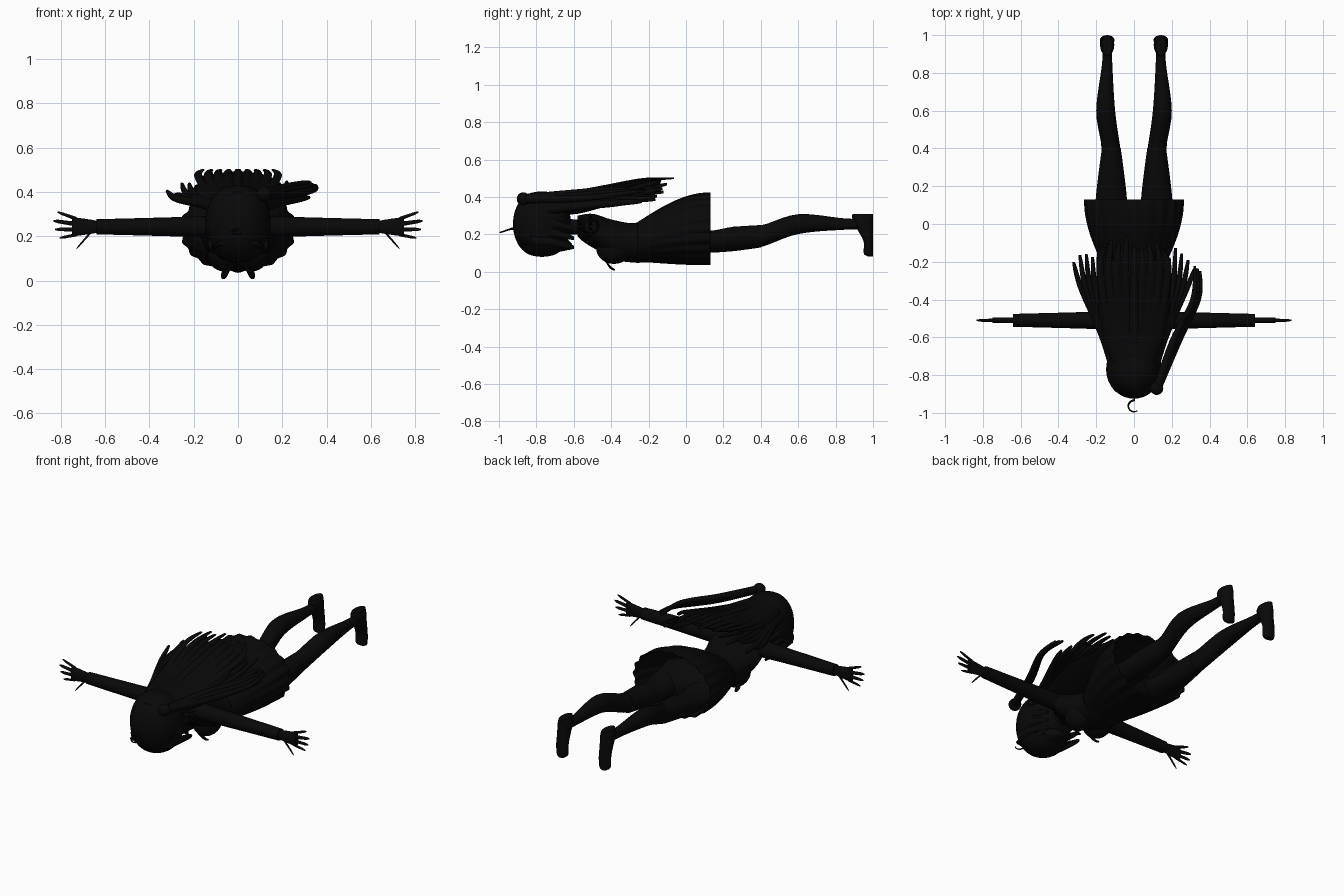
import bpy, bmesh, math, random
from math import sin, cos, pi, tau
from mathutils import Vector

random.seed(4)
cube = bpy.data.objects.get("Cube")
if cube:
    bpy.data.objects.remove(cube)

shade = 0.0025
colour = (shade, shade, shade, 1)
black = bpy.data.materials.new("soft_black")
black.use_nodes = True
black.diffuse_color = colour
black.node_tree.nodes["Principled BSDF"].inputs["Base Color"].default_value = colour


def finish(obj):
    """Link, colour and smooth a part."""
    if obj.name not in bpy.context.scene.collection.all_objects:
        bpy.context.scene.collection.objects.link(obj)
    obj.data.materials.append(black)
    bpy.ops.object.select_all(action='DESELECT')
    obj.select_set(True)
    bpy.context.view_layer.objects.active = obj
    if obj.type == 'MESH':
        bpy.ops.object.shade_smooth_by_angle(angle=math.radians(50))
    return obj


def spline(rows, steps):
    """Smooth interpolation through rows of numbers."""
    out = []
    last = len(rows) - 1
    for i in range(last):
        before, start = rows[max(i - 1, 0)], rows[i]
        end, after = rows[i + 1], rows[min(i + 2, last)]
        for k in range(steps):
            t = k / steps
            row = []
            for a, b, c, d in zip(before, start, end, after):
                tangent_in, tangent_out = (c - a) / 2, (d - b) / 2
                ease = t * t * (3 - 2 * t)
                row.append(b + (c - b) * ease + tangent_in * t * (1 - t) ** 2
                           - tangent_out * t * t * (1 - t))
            out.append(row)
    return out + [list(rows[last])]


def loft(name, axis, rows, sides=20, steps=5, pleats=0, mirror=1):
    """Elliptical rings (x, y, z, radius_u, radius_v) skinned along an axis."""
    u, v = [i for i in range(3) if i != axis]
    bm = bmesh.new()
    rings = []
    path = spline(rows, steps)
    for n, (x, y, z, radius_u, radius_v) in enumerate(path):
        depth = n / len(path) / 40 if pleats else 0
        ring = []
        for k in range(sides):
            angle = tau * k / sides
            fold = 1 - depth * (1 - cos(pleats * angle))
            point = Vector((x, y, z))
            point[u] += radius_u * fold * cos(angle)
            point[v] += radius_v * fold * sin(angle)
            point.x *= mirror
            ring.append(bm.verts.new(point))
        rings.append(ring)
    for a, b in zip(rings, rings[1:]):
        for k in range(sides):
            j = (k + 1) % sides
            bm.faces.new((a[k], a[j], b[j], b[k]))
    if not pleats:
        bm.faces.new(rings[0])
        bm.faces.new(rings[-1])
    bmesh.ops.recalc_face_normals(bm, faces=bm.faces)
    mesh = bpy.data.meshes.new(name)
    bm.to_mesh(mesh)
    bm.free()
    return finish(bpy.data.objects.new(name, mesh))


def body(name, profile, x=0, mirror=1):
    """Loft along y from rows of (y, bottom, top, half_width)."""
    rows = [(x, y, (low + high) / 2, width, (high - low) / 2) for y, low, high, width in profile]
    return loft(name, 1, rows, sides=32, mirror=mirror)


def strand(name, points, width, thick, mirror=1):
    """Tapered lock of hair running along y."""
    path = spline(points, 6)
    rows = []
    for i, point in enumerate(path):
        taper = (1.02 - i / len(path)) ** 0.5
        rows.append((*point, width * taper, thick * taper))
    loft(name, 1, rows, sides=8, steps=1, mirror=mirror)


def ball(name, pos, size):
    bpy.ops.mesh.primitive_uv_sphere_add(segments=24, ring_count=14, location=pos)
    obj = bpy.context.object
    obj.name = name
    obj.scale = size
    return finish(obj)


# Head, chin and neck
head_rows = []
for i in range(13):
    angle = pi * (i + 0.1) / 12.2
    fullness = sin(angle) ** 0.8
    head_rows.append((0, -.77, .255 - .175 * cos(angle), .148 * fullness, .155 * fullness))
loft("head", 2, head_rows, sides=32, steps=2)
body("chin", [(-.75, .09, .21, .1), (-.66, .11, .19, .07), (-.61, .12, .15, .02)])
body("neck", [(-.68, .2, .3, .05), (-.6, .2, .28, .04), (-.53, .2, .29, .06)])

# Torso and hips
body("torso", [(-.58, .2, .3, .05), (-.5, .14, .31, .165), (-.4, .07, .28, .155),
               (-.29, .05, .26, .135), (-.22, .05, .28, .15), (-.12, .06, .34, .17)])
body("hips", [(-.2, .08, .26, .13), (-.08, .06, .3, .18), (.02, .08, .26, .17), (.06, .11, .2, .1)])

# Flared pleated skirt, open at the hem
skirt_rows = []
for i in range(7):
    t = i / 6
    flare = sin(t * pi / 2)
    skirt_rows.append((0, .39 * t - .26, .16 + .07 * flare, .145 + .12 * flare, .105 + .09 * flare))
skirt = loft("skirt", 1, skirt_rows, sides=120, pleats=20)
solid = skirt.modifiers.new("thickness", 'SOLIDIFY')
solid.thickness = 0.006

# Collar ruffle lying on the shoulders
for k in range(14):
    angle = tau * k / 14
    strand("collar_frill", [(r * cos(angle), y, z + .7 * r * sin(angle))
                            for r, y, z in ((.06, -.58, .24), (.1, -.54, .23), (.13, -.46, .2))], .03, .01)

arm_y, hand_z = -.51, .243
ankle_x = .142
for side, word in ((1, "left"), (-1, "right")):
    ball(word + "_bust", (.065 * side, -.385, .125), (.075, .095, .083))
    strand(word + "_ribbon_end", [(.03, -.45, .1), (.06, -.41, .03), (.065, -.38, .01)], .022, .012, side)

    # Arm with cuff, then palm
    loft(word + "_arm", 0, [(x, arm_y, hand_z, r, r) for x, r in ((.1, .05), (.3, .043), (.64, .034))],
         mirror=side)
    loft(word + "_palm", 0, [(x, arm_y, hand_z, .015, r) for x, r in ((.6, .02), (.67, .033), (.75, .044))],
         mirror=side)

    # Four spread fingers and a thumb
    fingers = [(.73, .036 - .024 * i, .84 - .02 * abs(i - 1.3), .066 - .039 * i) for i in range(4)]
    for root_x, root, tip_x, tip in fingers + [(.66, -.02, .73, -.1)]:
        thick = (tip_x - root_x) / 11
        rows = []
        for i in range(6):
            t = i / 5
            r = thick * (1 - .3 * t) if t < 1 else thick / 3
            rows.append((root_x + (tip_x - root_x) * t, arm_y, hand_z + root + (tip - root) * t, r, 1.2 * r))
        loft(word + "_finger", 0, rows, sides=10, steps=2, mirror=side)

    # Thigh, calf and pointed foot
    body(word + "_thigh", [(-.08, .09, .27, .09), (.1, .1, .22, .085), (.25, .11, .24, .07), (.4, .13, .25, .05)],
         .12, side)
    calf = [(.12, .25, .178, .07, .064), (.122, .4, .19, .05, .058), (.15, .6, .255, .05, .053),
            (ankle_x, .85, .255, .027, .03), (ankle_x, .96, .255, .026, .03)]
    loft(word + "_calf", 1, calf, mirror=side)
    foot = [(z, front, width) for z, front, width in
            ((.31, .89, .026), (.28, .89, .037), (.22, .92, .037), (.16, .95, .038), (.1, .95, .036), (.083, .97, .02))]
    loft(word + "_foot", 2, [(ankle_x, (front + 1) / 2, z, width, (1 - front) / 2) for z, front, width in foot],
         mirror=side)

    # Fringe over the face and locks beside it
    for i in range(4):
        x = .015 + .03 * i
        strand("fringe_lock", [(x * .7, -.89, .17), (x, -.84, .1 + x / 2), (x, -.69 + x / 4, .1 + x / 2)],
               .022, .01, side)
    for i in range(3):
        rise = .05 * i
        strand("cheek_lock", [(.12, -.83, .17 + rise), (.13, -.72, .16 + rise), (.11, -.6, .13 + rise)],
               .016, .03, side)

    # Outer hair spreading sideways, bowed and separating at the tips
    for i in range(7):
        t = i / 6
        tip_y = -.1 - .1 * t + random.uniform(-.05, .03)
        tip_z = .47 - .07 * t + random.uniform(-.03, .02)
        strand("outer_lock", [(.06 + .05 * t, -.75, .38 - .05 * t), (.12 + .05 * t, -.58, .38 - .03 * t),
                              (.13 + .15 * t, -.34, .43 - .06 * t), (.12 + .2 * t, tip_y, tip_z)],
               .026, .026, side)

# Main fall of hair
body("back_hair", [(-.87, .33, .4, .05), (-.72, .31, .42, .12), (-.58, .31, .43, .165),
                   (-.4, .36, .46, .19), (-.25, .42, .49, .16), (-.14, .47, .49, .06)])
for i in range(9):
    x = (i - 4) / 4
    drop = .03 * abs(x)
    strand("top_lock", [(x * .09, -.72, .4 - drop), (x * .14, -.5, .44 - drop), (x * .18, -.25, .49 - drop / 2),
                        (x * .16, -.05 - random.uniform(0, .08) - drop, .5)], .03, .014)

# Side tail with its tie
ball("hair_tie", (.12, -.87, .39), (.035, .035, .035))
for i in range(3):
    d = .014 * i
    strand("side_tail", [(.12, -.88, .39), (.235 - d, -.62, .39 + d), (.34 - d, -.4, .41 + d),
                         (.35 - d, -.25 + d, .43)], .024, .024)

# Curl at the crown
curve = bpy.data.curves.new("crown_curl", 'CURVE')
curve.dimensions = '3D'
curve.bevel_depth = .006
curve.bevel_resolution = 2
line = curve.splines.new('POLY')
turns = 16
line.points.add(turns)
for i, point in enumerate(line.points):
    angle = pi * (.4 + 1.3 * i / turns)
    point.co = (.03 * cos(angle), .03 * sin(angle) - .964, .22 + .01 * sin(angle), 1)
    point.radius = 1 - i / turns / 2
line.points[0].co = (0, -.91, .23, 1)
finish(bpy.data.objects.new("crown_curl", curve))
